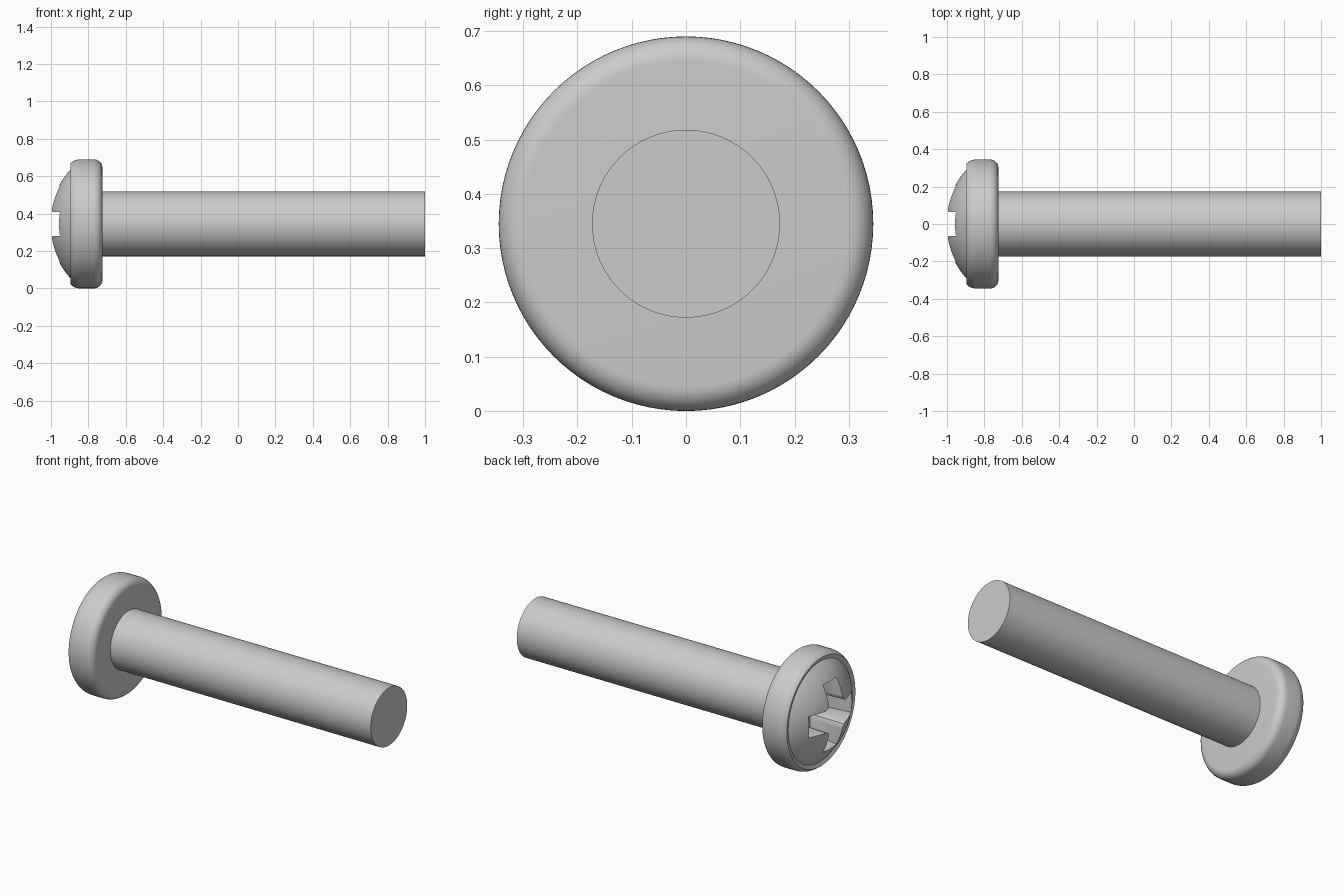
import bpy, bmesh, math
from mathutils import Matrix, Vector

cube = bpy.data.objects.get("Cube")
if cube:
    bpy.data.objects.remove(cube, do_unlink=True)

AXIS_Z = 0.345
HEAD_R = 0.345
SHAFT_R = 0.173
HEAD_BACK = -0.725

steel = bpy.data.materials.new("light grey steel")
steel.use_nodes = True
GREY = (0.6, 0.6, 0.6, 1)
steel.diffuse_color = GREY
steel.node_tree.nodes["Principled BSDF"].inputs["Base Color"].default_value = GREY


def finish(bm, name):
    bmesh.ops.recalc_face_normals(bm, faces=bm.faces)
    mesh = bpy.data.meshes.new(name)
    bm.to_mesh(mesh)
    bm.free()
    mesh.materials.append(steel)
    obj = bpy.data.objects.new(name, mesh)
    bpy.context.collection.objects.link(obj)
    return obj


def lathe(profile, name, steps=96):
    """Spin (x, radius) points around the screw's axis."""
    bm = bmesh.new()
    verts = [bm.verts.new((x, 0, AXIS_Z + r)) for x, r in profile]
    edges = [bm.edges.new(pair) for pair in zip(verts, verts[1:])]
    bmesh.ops.spin(bm, geom=verts + edges, cent=(0, 0, AXIS_Z), axis=(1, 0, 0),
                   angle=math.tau, steps=steps)
    bmesh.ops.remove_doubles(bm, verts=bm.verts, dist=1e-5)
    return finish(bm, name)


def arc(cx, cr, radius, start, end, n=8):
    angles = [math.radians(start + (end - start) * i / n) for i in range(n + 1)]
    return [(cx + radius * math.cos(a), cr + radius * math.sin(a)) for a in angles]


def cross_outline(x, reach, half, chamfer):
    """Plus-shaped ring with softened inner corners."""
    quarter = [(reach, -half), (reach, half), (half + chamfer, half),
               (half + chamfer * 0.3, half + chamfer * 0.3), (half, half + chamfer)]
    ring = []
    for k in range(4):
        turn = Matrix.Rotation(k * math.pi / 2, 2)
        for p in quarter:
            q = turn @ Vector(p)
            ring.append((x, q.x, AXIS_Z + q.y))
    return ring


def smooth(obj):
    bpy.ops.object.select_all(action="DESELECT")
    obj.select_set(True)
    bpy.context.view_layer.objects.active = obj
    bpy.ops.object.shade_smooth_by_angle(angle=math.radians(35))


# Domed pan head: crown, rounded shoulder, short rim, rounded back edge
DOME_R = 0.436
dome = arc(-1.007 + DOME_R, 0, DOME_R, 180, 136.5, 16)
shoulder = arc(-0.845, 0.275, 0.07, 136, 90, 6)
back_edge = arc(HEAD_BACK - 0.045, HEAD_R - 0.045, 0.045, 90, 0)
head = lathe(dome + shoulder + back_edge + [(HEAD_BACK, 0)], "screw_head")

# Tapered cross-shaped drive recess
bm = bmesh.new()
rings = [[bm.verts.new(p) for p in cross_outline(*spec)] for spec in
         ((-1.05, 0.22, 0.066, 0.03), (-0.78, 0.17, 0.06, 0.03))]
for ring in rings:
    bm.faces.new(ring)
count = len(rings[0])
for i in range(count):
    j = (i + 1) % count
    bm.faces.new((rings[0][i], rings[0][j], rings[1][j], rings[1][i]))
cutter = finish(bm, "recess_cutter")
cutter.hide_render = True

cut = head.modifiers.new("drive_recess", "BOOLEAN")
cut.operation = "DIFFERENCE"
cut.solver = "EXACT"
cut.object = cutter
bpy.context.view_layer.objects.active = head
bpy.ops.object.modifier_apply(modifier=cut.name)
bpy.data.objects.remove(cutter, do_unlink=True)
smooth(head)

# Plain cylindrical shaft
shaft = lathe([(HEAD_BACK - 0.01, 0), (HEAD_BACK - 0.01, SHAFT_R), (1, SHAFT_R), (1, 0)],
              "screw_shaft")
smooth(shaft)
